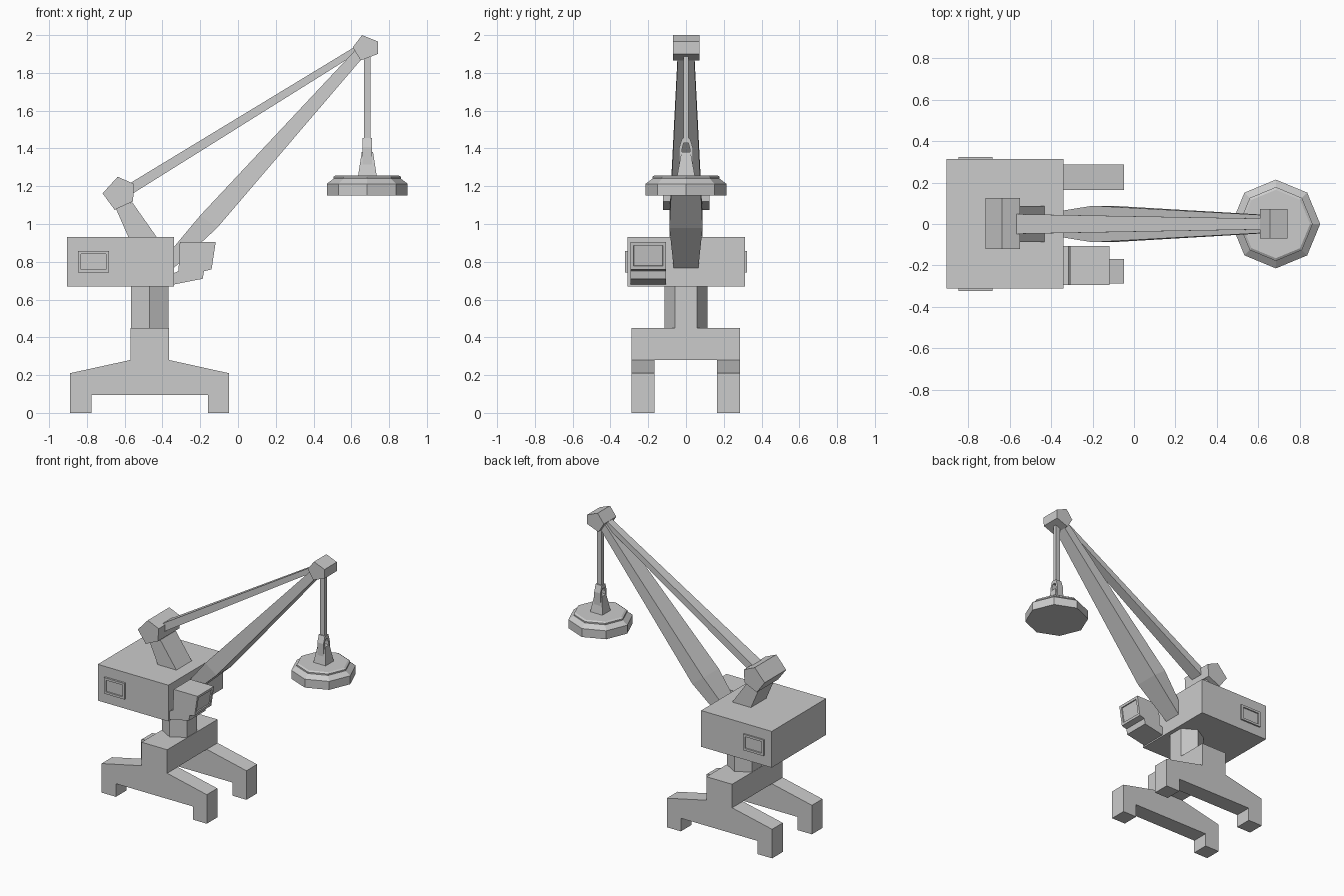
import bpy, bmesh
from math import pi, cos, sin
from mathutils import Vector

if "Cube" in bpy.data.objects:
    bpy.data.objects.remove(bpy.data.objects["Cube"])


def make(name, verts, faces):
    bm = bmesh.new()
    vs = [bm.verts.new(v) for v in verts]
    for f in faces:
        bm.faces.new([vs[i] for i in f])
    bmesh.ops.recalc_face_normals(bm, faces=bm.faces)
    me = bpy.data.meshes.new(name)
    bm.to_mesh(me)
    bm.free()
    ob = bpy.data.objects.new(name, me)
    bpy.context.collection.objects.link(ob)
    return ob


def loft(name, rings):
    """Skin equal-sized rings of points and cap both ends."""
    n = len(rings[0])
    faces = [list(range(n)), [(len(rings) - 1) * n + i for i in range(n)]]
    for r in range(len(rings) - 1):
        for i in range(n):
            j = (i + 1) % n
            faces.append([r * n + i, r * n + j, (r + 1) * n + j, (r + 1) * n + i])
    return make(name, [p for ring in rings for p in ring], faces)


def prism(name, xz, y0, y1):
    return loft(name, [[(x, y, z) for x, z in xz] for y in (y0, y1)])


def box(name, x0, x1, y0, y1, z0, z1):
    return prism(name, [(x0, z0), (x1, z0), (x1, z1), (x0, z1)], y0, y1)


def lathe(name, cx, sides, profile, phase=0.0):
    return loft(name, [[(cx + r * cos(phase + 2 * pi * i / sides),
                         r * sin(phase + 2 * pi * i / sides), z)
                        for i in range(sides)] for r, z in profile])


def beam(name, stations):
    """Beam through stations (upper xz, lower xz, half width)."""
    return loft(name, [[(u[0], -w, u[1]), (u[0], w, u[1]),
                        (l[0], w, l[1]), (l[0], -w, l[1])] for u, l, w in stations])


def recess(ob, direction, rim, depth):
    """Frame the face pointing most in a direction and sink its middle."""
    bm = bmesh.new()
    bm.from_mesh(ob.data)
    bm.normal_update()
    d = Vector(direction)
    f = max(bm.faces, key=lambda f: f.normal.dot(d) * f.calc_area())
    bmesh.ops.inset_region(bm, faces=[f], thickness=rim, use_even_offset=True)
    bmesh.ops.inset_region(bm, faces=[f], thickness=0.001, depth=-depth,
                           use_even_offset=True)
    bm.to_mesh(ob.data)
    bm.free()


# Portal base: two leg frames joined by a cross beam
frame = [(-.89, 0), (-.775, 0), (-.775, .095), (-.16, .095), (-.16, 0), (-.048, 0),
         (-.048, .21), (-.365, .28), (-.365, .45), (-.57, .45), (-.57, .28), (-.89, .21)]
prism("front_leg_frame", frame, -.288, -.168)
prism("back_leg_frame", frame, .165, .287)
box("cross_beam", -.57, -.365, -.168, .165, .28, .45)

# Slewing column and machinery house
lathe("slewing_column", -.468, 6, [(.115, .45), (.115, .675)], pi / 6 + pi / 3)
box("machinery_house", -.905, -.34, -.31, .313, .67, .932)

# Framed side windows
for side, name in ((-1, "front_window"), (1, "back_window")):
    w = box(name, -.847, -.682, *sorted((side * .30, side * .324)), .742, .858)
    recess(w, (0, side, 0), .016, .008)

# Operator cab with recessed windscreen
cab = prism("operator_cab", [(-.34, .68), (-.187, .71), (-.18, .75), (-.14, .76),
                             (-.118, .905), (-.308, .905), (-.315, .75), (-.34, .74)],
            -.295, -.105)
recess(cab, (1, 0, .0), .018, .008)

# Rear mast and pentagonal heads
prism("mast", [(-.58, .93), (-.43, .93), (-.56, 1.115), (-.65, 1.09)], -.088, .088)
prism("mast_head", [(-.637, 1.25), (-.55, 1.212), (-.556, 1.12),
                    (-.653, 1.075), (-.717, 1.162)], -.121, .125)
prism("boom_head", [(.657, 2.0), (.741, 1.966), (.74, 1.9),
                    (.65, 1.866), (.607, 1.935)], -.07, .072)

# Main boom and upper stay
beam("boom", [((-.342, .875), (-.342, .765), .065),
              ((-.20, 1.045), (-.11, .98), .088),
              ((.625, 1.925), (.66, 1.88), .043)])
beam("stay", [((-.59, 1.205), (-.575, 1.15), .048),
              ((.625, 1.942), (.635, 1.907), .026)])

# Hoist rope
box("rope", .666, .702, -.012, .012, 1.43, 1.90)

# Shackle: an arch seen from the side
arch = [(-.036, 1.31), (-.036, 1.405), (-.02, 1.455), (.02, 1.455), (.036, 1.405),
        (.036, 1.31), (.02, 1.31), (.02, 1.40), (.012, 1.43), (-.012, 1.43),
        (-.02, 1.40), (-.02, 1.31)]
loft("shackle", [[(x, y, z) for y, z in arch] for x in (.66, .709)])

# Tapered lug on the lifting magnet
loft("magnet_lug", [[(.685 + sx * a, sy * b, z) for sx, sy in
                     ((-1, -1), (1, -1), (1, 1), (-1, 1))]
                    for a, b, z in ((.05, .048, 1.25), (.03, .024, 1.38))])

# Octagonal lifting magnet
lathe("magnet", .684, 8, [(.214, 1.152), (.214, 1.213), (.178, 1.24),
                          (.178, 1.25), (.165, 1.258)])
